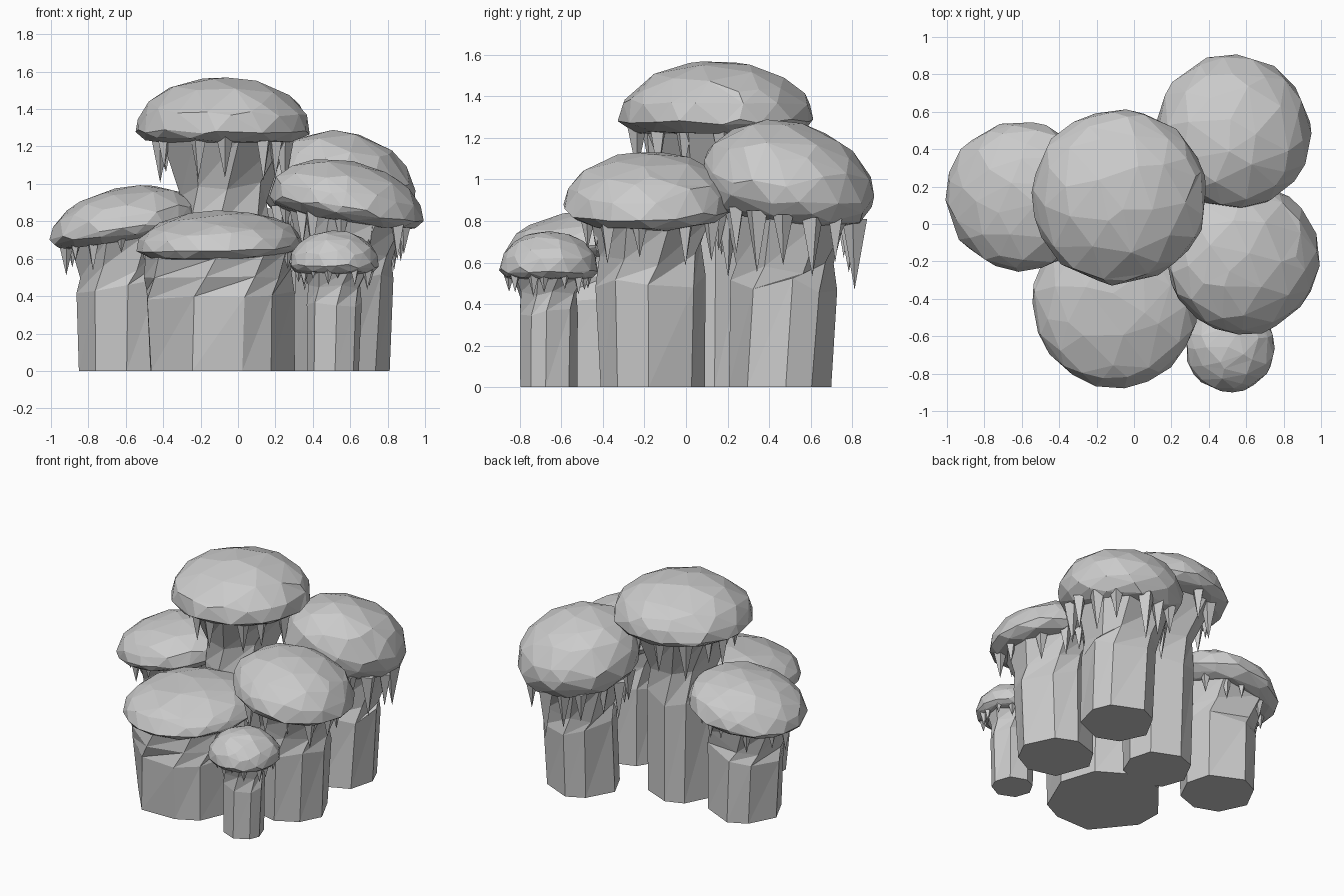
import bpy, bmesh, math, random
from mathutils import Vector, Matrix

random.seed(7)
cube = bpy.data.objects.get("Cube")
if cube:
    bpy.data.objects.remove(cube)

grey = bpy.data.materials.new("stone grey")
grey.use_nodes = True
grey.diffuse_color = (0.6, 0.6, 0.6, 1)
grey.node_tree.nodes["Principled BSDF"].inputs["Base Color"].default_value = (0.6, 0.6, 0.6, 1)


def finish(bm, name):
    bmesh.ops.recalc_face_normals(bm, faces=bm.faces)
    mesh = bpy.data.meshes.new(name)
    bm.to_mesh(mesh)
    bm.free()
    mesh.materials.append(grey)
    obj = bpy.data.objects.new(name, mesh)
    bpy.context.collection.objects.link(obj)
    return obj


def vary(amount):
    return 1 + random.uniform(-amount, amount)


def make_cap(name, centre, radius, rim, height, drop, tilt):
    """Faceted dome with a shallow, nearly flat underside."""
    bm = bmesh.new()
    bmesh.ops.create_icosphere(bm, subdivisions=3, radius=1)
    bmesh.ops.rotate(bm, verts=bm.verts, matrix=Matrix.Rotation(random.uniform(0, 6), 3, 'Z'))
    for v in bm.verts:
        p = v.co * vary(0.02)
        z = p.z * height if p.z > 0 else -drop * min(1, -1.6 * p.z)
        x, y = p.x * radius, p.y * radius
        v.co = (centre[0] + x, centre[1] + y, rim + z + tilt[0] * x + tilt[1] * y)
    cap = finish(bm, name)
    decimate = cap.modifiers.new("coarse facets", 'DECIMATE')
    decimate.ratio = 0.45


def make_stem(name, base, centre, r, radius, rim, drop, neck, tilt, sides):
    """Chipped prism that flares into a funnel below the cap."""
    bm = bmesh.new()
    under = rim - drop
    low = under - neck
    collar = max(0.76 * radius, r * 1.02)
    levels = [(0, r, 0), (low * 0.8, r * 1.03, 0.05), (low, r, 0.3),
              (under + 0.02, collar, 0.5)]
    angles = [math.tau * (i + random.uniform(-0.2, 0.2)) / sides for i in range(sides)]
    rings = []
    for z, rad, twist in levels:
        t = z / under
        mx = base[0] + (centre[0] - base[0]) * t
        my = base[1] + (centre[1] - base[1]) * t
        ring = []
        for a in angles:
            a += twist * math.tau / sides
            rr = rad * vary(0.03)
            x, y = rr * math.cos(a), rr * math.sin(a)
            lift = (tilt[0] * x + tilt[1] * y) * t
            if 0 < z < under:
                lift += random.uniform(-0.25, 0.25) * neck
            ring.append(bm.verts.new((mx + x, my + y, z + lift)))
        rings.append(ring)
    for lower, upper in zip(rings, rings[1:]):
        for i in range(sides):
            j = (i + 1) % sides
            bm.faces.new((lower[i], lower[j], upper[j]))
            bm.faces.new((lower[i], upper[j], upper[i]))
    bm.faces.new(rings[0][::-1])
    bm.faces.new(rings[-1])
    finish(bm, name)


def make_icicles(name, centre, radius, rim, drop, tilt, count, length):
    """Ring of thin spikes hanging from the underside of the cap."""
    bm = bmesh.new()
    for i in range(count):
        a = math.tau * (i + random.uniform(-0.3, 0.3)) / count
        reach = radius * random.uniform(0.68, 0.83)
        x, y = reach * math.cos(a), reach * math.sin(a)
        size = length * random.uniform(0.5, 1)
        top = rim - drop + 0.04 + tilt[0] * x + tilt[1] * y
        spot = Vector((centre[0] + x, centre[1] + y, top - size / 2))
        place = Matrix.Translation(spot) @ Matrix.Rotation(a, 4, 'Z')
        bmesh.ops.create_cone(bm, cap_ends=True, segments=4, radius1=0,
                              radius2=0.02 + size * 0.12, depth=size, matrix=place)
    finish(bm, name)


# name, cap centre, cap radius, rim, dome, drop, tilt, base centre, stem radius, neck, sides, spikes, length
pillars = [
    ("tall", (-0.08, 0.147), 0.47, 1.29, 0.28, 0.07, (0, 0), (-0.08, 0.15), 0.235, 0.26, 8, 12, 0.32),
    ("left", (-0.605, 0.15), 0.4, 0.765, 0.22, 0.07, (0.15, 0), (-0.6, 0.16), 0.25, 0.14, 8, 12, 0.2),
    ("front", (-0.1, -0.425), 0.447, 0.67, 0.185, 0.06, (0.03, 0.06), (-0.09, -0.4), 0.395, 0.09, 9, 14, 0.13),
    ("right", (0.58, -0.18), 0.41, 0.88, 0.245, 0.08, (-0.16, 0.01), (0.55, -0.16), 0.255, 0.15, 8, 12, 0.24),
    ("back", (0.53, 0.49), 0.415, 0.97, 0.31, 0.16, (-0.06, -0.12), (0.52, 0.45), 0.245, 0.2, 8, 14, 0.38),
    ("small", (0.515, -0.66), 0.24, 0.57, 0.18, 0.05, (0, 0), (0.51, -0.66), 0.14, 0.07, 8, 14, 0.13),
]
for (name, centre, radius, rim, dome, drop, tilt, base, r, neck, sides, spikes, length) in pillars:
    make_stem(name + "_stem", base, centre, r, radius, rim, drop, neck, tilt, sides)
    make_cap(name + "_cap", centre, radius, rim, dome, drop, tilt)
    make_icicles(name + "_icicles", centre, radius, rim, drop, tilt, spikes, length)
